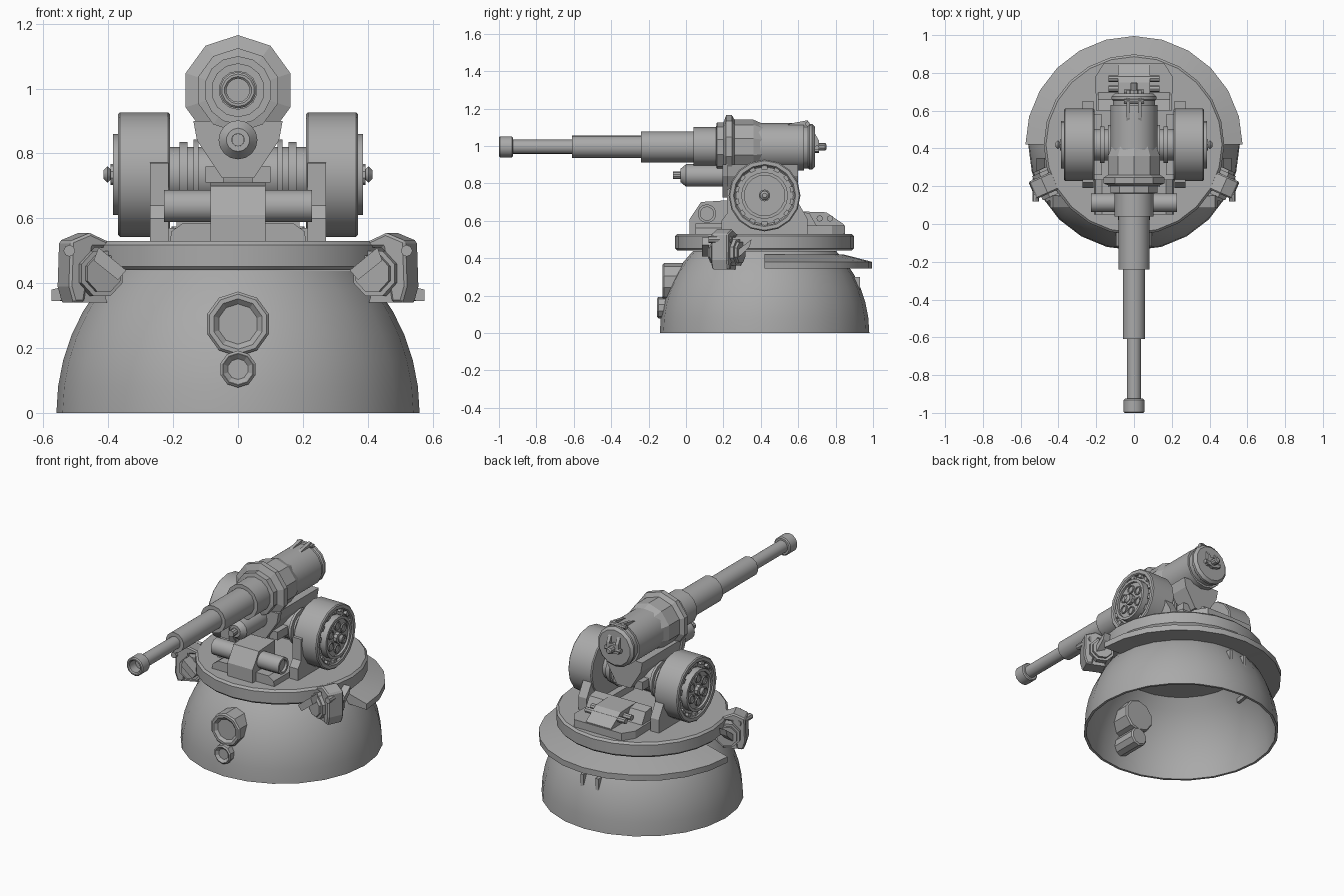
import bpy, bmesh
from math import cos, sin, pi, radians
from mathutils import Vector, Matrix

cube = bpy.data.objects.get("Cube")
if cube:
    bpy.data.objects.remove(cube)

grey = (.4, .4, .4, 1)
metal = bpy.data.materials.new("grey metal")
metal.use_nodes = True
metal.diffuse_color = grey
metal.node_tree.nodes["Principled BSDF"].inputs["Base Color"].default_value = grey

# Shared positions: turret centre, deck top, barrel axis, drum axle
CENTRE = Vector((0, .42, 0))
DECK = .53
GUN = Vector((0, 0, .995))
AXLE = CENTRE + Vector((0, 0, .735))


def finish(name, bm, mirror=False, smooth=True, bevel=0):
    bmesh.ops.recalc_face_normals(bm, faces=bm.faces)
    mesh = bpy.data.meshes.new(name)
    bm.to_mesh(mesh)
    bm.free()
    mesh.materials.append(metal)
    ob = bpy.data.objects.new(name, mesh)
    bpy.context.collection.objects.link(ob)
    if smooth:
        bpy.ops.object.select_all(action='DESELECT')
        ob.select_set(True)
        bpy.context.view_layer.objects.active = ob
        bpy.ops.object.shade_smooth_by_angle(angle=radians(35))
    if bevel:
        mod = ob.modifiers.new("bevel", 'BEVEL')
        mod.width = bevel
        mod.segments = 1
        mod.angle_limit = radians(50)
    if mirror:
        ob.modifiers.new("mirror", 'MIRROR')


def place(axis, a, b, depth):
    """Put a 2D point on the plane across an axis, at a depth along it."""
    return Vector({'x': (depth, a, b), 'y': (a, depth, b), 'z': (a, b, depth)}[axis])


def lathe(name, axis, origin, profile, sides=16, sweep=2 * pi, start=pi / 2, **style):
    """Turn (radius, depth) pairs about an axis through origin."""
    bm = bmesh.new()
    full = sweep > 6
    count = sides if full else sides + 1
    rings = []
    for radius, depth in profile:
        angles = [start + sweep * i / sides for i in range(count)] if radius else [0]
        rings.append([bm.verts.new(origin + place(axis, radius * cos(a), radius * sin(a), depth))
                      for a in angles])
    for p, q in zip(rings, rings[1:]):
        for i in range(sides):
            j = (i + 1) % count
            corners = [p[i % len(p)], p[j % len(p)], q[j % len(q)], q[i % len(q)]]
            bm.faces.new(list(dict.fromkeys(corners)))
    if not full:
        for end in (0, -1):
            bm.faces.new([ring[end] for ring in rings[:-1]])
    bmesh.ops.remove_doubles(bm, verts=bm.verts, dist=.0001)
    finish(name, bm, **style)


def rod(name, axis, origin, radius, lo, hi, sides=14, **style):
    lathe(name, axis, origin, [(0, lo), (radius, lo), (radius, hi), (0, hi)], sides, **style)


def cup(name, axis, origin, radius, hole, back, face, depth, sides=14, **style):
    """A cylinder with a round recess in its face."""
    floor = face - depth if face > back else face + depth
    lathe(name, axis, origin, [(0, back), (radius, back), (radius, face), (hole, face),
                               (hole, floor), (0, floor)], sides, **style)


def prism(name, axis, outline, lo, hi, matrix=None, smooth=False, **style):
    """Extrude a 2D outline along an axis."""
    bm = bmesh.new()
    near = bm.faces.new([bm.verts.new(place(axis, a, b, lo)) for a, b in outline])
    extruded = bmesh.ops.extrude_face_region(bm, geom=[near])['geom']
    verts = [v for v in extruded if isinstance(v, bmesh.types.BMVert)]
    bmesh.ops.translate(bm, verts=verts, vec=place(axis, 0, 0, hi - lo))
    if matrix:
        bm.transform(matrix)
    finish(name, bm, smooth=smooth, **style)


def both_sides(half):
    return half + [(-x, other) for x, other in reversed(half)]


def box(name, x, y, z, **style):
    prism(name, 'z', [(x[0], y[0]), (x[1], y[0]), (x[1], y[1]), (x[0], y[1])], z[0], z[1], **style)


# Hollow dome base: an elliptical shell, cut off below the deck
wall = .015
curve = [(.56 * cos(a), .6 * sin(a)) for a in (i * .82 / 6 for i in range(7))]
inner = [(r - wall, z) for r, z in reversed(curve)]
lathe("dome_base", 'z', CENTRE, curve + inner + curve[:1], 24)
for x in (-.05, .05):
    box("inner_rib", (x - .01, x + .01), (.88, .93), (.2, .3))

# Rotating deck and the ledge around its rear
rod("deck", 'z', CENTRE, .478, .44, DECK, 24, bevel=.012)
lathe("rear_ledge", 'z', CENTRE, [(.42, .42), (.48, .405), (.575, .38), (.575, .345), (.42, .35), (.42, .42)],
      12, pi, 0)

# Front sight ports
for name, height, radius, face in (("large_port", .274, .1, -.125), ("small_port", .135, .057, -.155)):
    cup(name, 'y', Vector((0, 0, height)), radius, radius * .7, .05, face, .015, 10, smooth=False,
        bevel=radius / 6)

# Gun barrel, stepping up in thickness towards the breech
cup("muzzle", 'y', GUN, .056, .036, -.925, -1, .08, bevel=.006)
barrel = [("thin_barrel", .038, -.94, -.6), ("middle_barrel", .06, -.61, -.24),
          ("thick_barrel", .083, -.24, .05), ("barrel_sleeve", .105, .04, .2)]
for name, radius, front, back in barrel:
    rod(name, 'y', GUN, radius, front, back)
lathe("collar", 'y', GUN, [(.1, .16), (.13, .165), (.13, .2), (.17, .215), (.17, .245), (.145, .26),
                           (.145, .36), (.12, .42), (0, .42)], 10, smooth=False)
rod("breech", 'y', GUN, .127, .38, .63)
rod("breech_neck", 'y', GUN, .115, .62, .66)
rod("breech_cap", 'y', GUN, .122, .645, .69, bevel=.015)

# Breech latch
prism("latch_arm", 'x', [(.52, 1.1), (.56, 1.12), (.65, 1.137), (.71, 1.03), (.71, .97), (.685, .97),
                         (.685, 1.06), (.64, 1.1)], .02, .04, mirror=True)
for y, z in ((.65, 1.117), (.7, .99)):
    rod("latch_pin", 'x', Vector((0, y, z)), .013, -.053, .053, 8)
rod("breech_knob", 'y', GUN, .033, .68, .71, 10)
rod("breech_knob_tip", 'y', GUN, .02, .7, .75, 10, bevel=.006)

# Recoil cylinder and cradle under the barrel
recoil = Vector((0, 0, .842))
lathe("recoil_cylinder", 'y', recoil, [(.035, -.03), (.06, 0), (.06, .24), (0, .24)])
rod("recoil_tip", 'y', recoil, .02, -.07, 0, 10)
cup("recoil_seat", 'y', recoil, .036, .02, 0, -.03, .01)
cradle = both_sides([(.125, .9), (.115, .84), (.045, .725)])
prism("cradle", 'y', cradle, .22, .6)
prism("cradle_front_plate", 'y', [(x * 1.1, z) for x, z in cradle], .195, .225)
box("cradle_bracket", (.045, .1), (.24, .56), (.71, .76), mirror=True)

# Trunnion axle with collars
rod("trunnion", 'x', AXLE, .085, -.22, .22)
for radius, lo, hi in ((.108, .122, .137), (.1, .155, .18)):
    rod("trunnion_collar", 'x', AXLE, radius, lo, hi, mirror=True)

# Side drums with recessed toothed faces
cup("drum", 'x', AXLE, .192, .16, .21, .37, .025, 16, mirror=True, bevel=.006)
cup("drum_cover", 'x', AXLE, .125, .108, .34, .386, .014, 20, mirror=True)
rod("drum_hub", 'x', AXLE, .032, .37, .393, 10, mirror=True)
rod("drum_hub_cap", 'x', AXLE, .025, .39, .415, 10, mirror=True, bevel=.012)
for i in range(6):
    a = (i + .5) * pi / 3
    cup("drum_lug", 'x', AXLE + place('x', .07 * cos(a), .07 * sin(a), 0), .027, .02, .37, .38, .006, 10,
        mirror=True)
for i in range(14):
    turn = Matrix.Translation(AXLE) @ Matrix.Rotation(i * pi / 7, 4, 'X')
    box("drum_tooth", (.34, .364), (-.015, .015), (.14, .163), matrix=turn, mirror=True)

# Drum stands on the deck
prism("drum_stand", 'x', [(.19, DECK), (.19, .6), (.22, .64), (.22, .77), (.54, .8), (.65, .61), (.65, DECK)],
      .215, .272, mirror=True)
box("stand_foot", (.17, .27), (.26, .58), (DECK, .57), mirror=True)

# Front equipment block with a cross cylinder
prism("front_block", 'x', [(.02, DECK), (.02, .61), (.08, .7), (.235, .71), (.235, DECK)], -.085, .085)
prism("front_base", 'y', both_sides([(.21, DECK), (.205, .56), (.17, .585)]), .05, .235)
cup("cross_cylinder", 'x', Vector((0, .112, .638)), .05, .036, 0, .228, .015, mirror=True)

# Rear equipment housing
prism("rear_base", 'z', both_sides([(.2, .6), (.205, .78), (.16, .85)]), DECK, .575)
prism("rear_housing", 'x', [(.6, DECK), (.6, .65), (.75, .645), (.845, .58), (.845, DECK)], -.085, .085)
prism("rear_shoulder", 'x', [(.6, .57), (.6, .65), (.66, .64), (.7, .57)], .08, .19, mirror=True)
for y in (.715, .77):
    rod("rear_bolt", 'x', Vector((0, y, .612)), .017, -.135, .135, 8)

# Side lamp units clamped to the deck ring, turned outward
lamp = Matrix.Translation((.475, .205, .43)) @ Matrix.Rotation(radians(-24), 4, 'Z')
prism("lamp_clamp", 'y', [(-.07, .095), (0, .125), (.065, .1), (.07, -.04), (.055, -.09), (.02, -.09),
                          (-.01, .08), (-.07, .08)], -.05, .05, lamp, mirror=True, bevel=.008)
for name, radius, reach in (("lamp_body", .075, .07), ("lamp_rim", .06, .085)):
    angles = [(i + .5) * pi / 4 for i in range(8)]
    prism(name, 'y', [(radius * cos(a) - .03, radius * sin(a)) for a in angles], -reach, reach, lamp,
          mirror=True)
prism("lamp_foot", 'y', [(-.06, -.09), (.055, -.09), (.065, -.055), (-.05, -.055)], -.04, .04, lamp,
      mirror=True)
prism("lamp_front_fin", 'y', [(.345, .44), (.43, .51), (.445, .47), (.37, .41)], .085, .15, mirror=True)
prism("lamp_rear_fin", 'x', [(.22, .4), (.35, .5), (.34, .46), (.25, .375)], .47, .515, mirror=True)
rod("lamp_bolt", 'y', Vector((.52, .18, .5)), .018, -.06, .06, 8, mirror=True)
